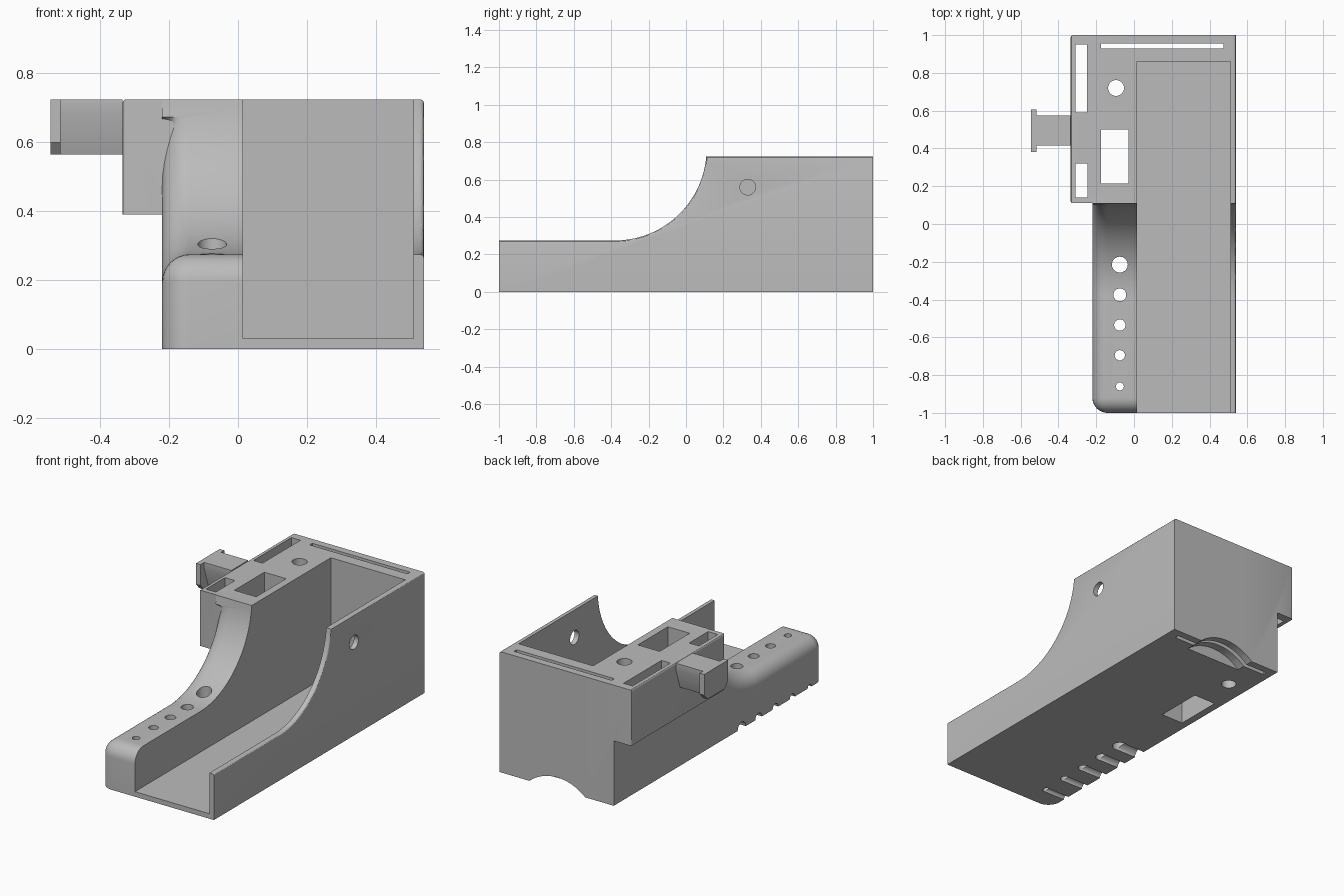
import bpy, bmesh, math
from mathutils import Vector

cube = bpy.data.objects.get("Cube")
if cube:
    bpy.data.objects.remove(cube, do_unlink=True)

grey = bpy.data.materials.new("plain grey")
grey.use_nodes = True
grey.diffuse_color = (0.5, 0.5, 0.5, 1)
grey.node_tree.nodes["Principled BSDF"].inputs["Base Color"].default_value = (0.5, 0.5, 0.5, 1)

LEFT, RIGHT = -0.22, 0.54          # outer sides of the body
CH_L, CH_R, CH_BACK = 0.015, 0.51, 0.86   # channel limits
LOW, TOP, FLOOR, STEP = 0.275, 0.725, 0.03, 0.11


def near(a, b):
    return abs(a - b) < 1e-4


def prism(name, pts, axis, lo, hi, bevel=None, size=0.0, segs=3, clip_y=None):
    """Extrude a 2D outline along an axis, optionally round chosen edges."""
    place = {"x": lambda p, t: (t, p[0], p[1]),
             "y": lambda p, t: (p[0], t, p[1]),
             "z": lambda p, t: (p[0], p[1], t)}[axis]
    bm = bmesh.new()
    a = [bm.verts.new(place(p, lo)) for p in pts]
    b = [bm.verts.new(place(p, hi)) for p in pts]
    bm.faces.new(a)
    bm.faces.new(b[::-1])
    for i in range(len(pts)):
        j = (i + 1) % len(pts)
        bm.faces.new((a[i], b[i], b[j], a[j]))
    bmesh.ops.recalc_face_normals(bm, faces=bm.faces)
    if bevel:
        edges = [e for e in bm.edges if bevel(e.verts[0].co, e.verts[1].co)]
        bmesh.ops.bevel(bm, geom=edges, offset=size, segments=segs,
                        profile=0.5, affect="EDGES")
    if clip_y is not None:
        bmesh.ops.bisect_plane(bm, geom=bm.verts[:] + bm.edges[:] + bm.faces[:],
                               plane_co=(0, clip_y, 0), plane_no=(0, 1, 0),
                               clear_outer=True)
        bmesh.ops.holes_fill(bm, edges=[e for e in bm.edges if e.is_boundary], sides=0)
        bmesh.ops.recalc_face_normals(bm, faces=bm.faces)
    me = bpy.data.meshes.new(name)
    bm.to_mesh(me)
    bm.free()
    me.materials.append(grey)
    ob = bpy.data.objects.new(name, me)
    bpy.context.collection.objects.link(ob)
    return ob


def rect(u0, v0, u1, v1):
    return [(u0, v0), (u1, v0), (u1, v1), (u0, v1)]


def circle(u, v, r, n=32):
    return [(u + r * math.cos(math.tau * i / n), v + r * math.sin(math.tau * i / n))
            for i in range(n)]


# Side outline: low front, concave sweep, tall rear
def side_profile(back):
    cy, cz, r, n = -0.38, 0.765, 0.49, 28
    end = math.acos((cz - TOP) / r)
    sweep = [(cy + r * math.sin(end * i / n), cz - r * math.cos(end * i / n))
             for i in range(n + 1)]
    return [(-1, 0), (-1, LOW)] + sweep + [(back, TOP), (back, 0)]


# Body parts
def grip_edges(p, q):
    side = near(p.x, LEFT) and near(q.x, LEFT)
    upper = side and min(p.z, q.z) > LOW - 0.01 and min(p.y, q.y) < 0.1
    corner = side and near(p.y, -1) and near(q.y, -1)
    front = near(p.y, -1) and near(q.y, -1) and near(p.z, LOW) and near(q.z, LOW)
    return (upper and max(p.y, q.y) < 0.2) or corner or front


def wall_edges(p, q):
    return near(p.x, RIGHT) and near(q.x, RIGHT) and min(p.z, q.z) > LOW - 0.01


def tower_edges(p, q):
    return near(p.x, -0.335) and near(q.x, -0.335) and max(p.z, q.z) > 0.7


grip = prism("front_grip", side_profile(0.4), "x", LEFT, CH_L,
             grip_edges, 0.08, 8, clip_y=STEP)
tower = prism("rear_tower", [(LEFT, 0), (CH_L, 0), (CH_L, TOP), (-0.335, TOP),
                             (-0.335, 0.39), (LEFT, 0.39)],
              "y", STEP, 1, tower_edges, 0.01)
wall = prism("side_wall", side_profile(1), "x", CH_R, RIGHT, wall_edges, 0.012)
floor = prism("channel_floor", rect(CH_L, -1, CH_R, CH_BACK), "z", 0, FLOOR)
back = prism("back_wall", rect(CH_L, CH_BACK, CH_R, 1), "z", 0, TOP)

# Side hook: tapered stem and end flange
stem = prism("hook_stem", [(0.415, TOP), (0.575, TOP), (0.575, 0.685), (0.535, 0.565),
                           (0.455, 0.565), (0.415, 0.685)], "x", -0.515, -0.335)
flange = prism("hook_flange", [(0.38, TOP), (0.605, TOP), (0.605, 0.6), (0.575, 0.565),
                               (0.41, 0.565), (0.38, 0.6)], "x", -0.545, -0.515)

# Cutters
cuts = {grip: [], tower: [], wall: [], back: []}


def cut(parts, pts, axis, lo, hi):
    c = prism("cutter", pts, axis, lo, hi)
    c.hide_render = True
    for p in parts:
        cuts[p].append(c)


for i, (y, r) in enumerate([(-0.215, 0.042), (-0.375, 0.034), (-0.535, 0.03),
                            (-0.695, 0.027), (-0.86, 0.021)]):
    cut([grip], circle(-0.075, y, r), "z", -0.1, 0.9)           # tool hole
    cut([grip], circle(y, 0, r * 0.92, 24), "x", -0.4, -0.075)  # drain groove
cut([tower], circle(-0.095, 0.72, 0.042), "z", -0.1, 0.9)
cut([tower], rect(-0.175, 0.215, -0.03, 0.5), "z", -0.1, 0.9)
cut([tower], rect(-0.31, 0.59, -0.25, 0.95), "z", -0.1, 0.9)
cut([tower], rect(-0.31, 0.14, -0.245, 0.32), "z", -0.1, 0.9)
cut([tower, back], rect(-0.175, 0.93, 0.475, 0.955), "z", -0.1, 0.9)
cut([tower, back], circle(0.155, -0.21, 0.28, 72), "y", 0.88, 1.1)
cut([wall], circle(0.33, 0.56, 0.042), "x", 0.4, 0.7)

used = set()
for part, cutters in cuts.items():
    bpy.context.view_layer.objects.active = part
    for c in cutters:
        mod = part.modifiers.new("cut", "BOOLEAN")
        mod.operation, mod.solver, mod.object = "DIFFERENCE", "EXACT", c
        bpy.ops.object.modifier_apply(modifier=mod.name)
        used.add(c)
for c in used:
    bpy.data.objects.remove(c, do_unlink=True)

# Smooth curved faces, keep hard edges
bpy.ops.object.select_all(action="DESELECT")
for ob in (grip, tower, wall, floor, back, stem, flange):
    ob.select_set(True)
bpy.context.view_layer.objects.active = grip
bpy.ops.object.shade_smooth_by_angle(angle=math.radians(30))
